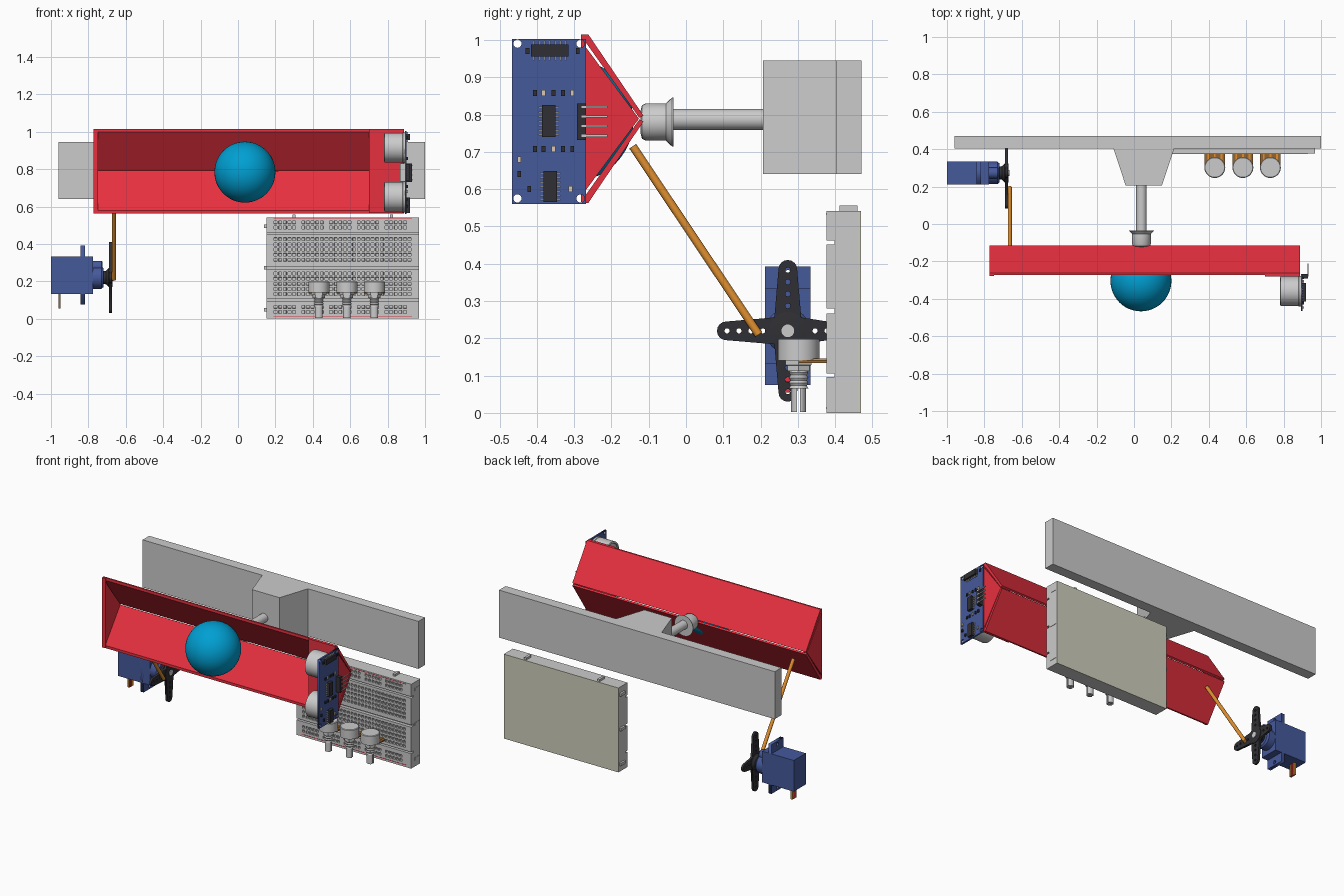
import bpy, bmesh, math
from mathutils import Matrix, Vector

if "Cube" in bpy.data.objects:
    bpy.data.objects.remove(bpy.data.objects["Cube"])

COL = dict(red=(0.8, 0.03, 0.05), blue=(0.06, 0.10, 0.33), cyan=(0.0, 0.35, 0.65), orange=(0.75, 0.28, 0.03),
           black=(0.03, 0.03, 0.035), brown=(0.3, 0.13, 0.03), cream=(0.62, 0.62, 0.5), tan=(0.7, 0.6, 0.45))
MATS = {}
TO_YZ = Matrix(((0, 0, 1, 0), (1, 0, 0, 0), (0, 1, 0, 0), (0, 0, 0, 1)))  # local xy -> world yz


def link(name, mesh, color=None, smooth=False):
    ob = bpy.data.objects.new(name, mesh)
    bpy.context.collection.objects.link(ob)
    if color:
        if color not in MATS:
            MATS[color] = bpy.data.materials.new(color)
            MATS[color].diffuse_color = (*COL[color], 1)
        mesh.materials.clear()
        mesh.materials.append(MATS[color])
    if smooth:
        mesh.polygons.foreach_set("use_smooth", [True] * len(mesh.polygons))
        mesh.set_sharp_from_angle(angle=math.radians(35))
    return ob


def finish(name, bm, color=None, smooth=False, fix=True):
    if fix:
        bmesh.ops.recalc_face_normals(bm, faces=bm.faces[:])
    me = bpy.data.meshes.new(name)
    bm.to_mesh(me)
    bm.free()
    return link(name, me, color, smooth)


def boxes(name, dims, color=None):
    """One object from boxes given as (x0, x1, y0, y1, z0, z1)."""
    bm = bmesh.new()
    for x0, x1, y0, y1, z0, z1 in dims:
        m = Matrix.Translation(((x0 + x1) / 2, (y0 + y1) / 2, (z0 + z1) / 2))
        bmesh.ops.create_cube(bm, size=1, matrix=m @ Matrix.Diagonal((x1 - x0, y1 - y0, z1 - z0, 1)))
    return finish(name, bm, color)


def prism(name, pts, axis, a, b, color=None):
    """Extrude a closed profile along x (points y,z) or z (points x,y)."""
    bm = bmesh.new()
    place = (lambda p, t: (t, *p)) if axis == 'x' else (lambda p, t: (*p, t))
    lo, hi = [[bm.verts.new(place(p, t)) for p in pts] for t in (a, b)]
    bm.faces.new(lo)
    bm.faces.new(hi)
    for i in range(len(pts)):
        j = (i + 1) % len(pts)
        bm.faces.new((lo[i], lo[j], hi[j], hi[i]))
    return finish(name, bm, color)


def lathe(name, start, direction, profile, color=None, segs=32):
    """Turned solid: profile of (distance along direction, radius)."""
    m = Matrix.Translation(start) @ Vector(direction).to_track_quat('Z', 'Y').to_matrix().to_4x4()
    bm = bmesh.new()
    rings = [[bm.verts.new(m @ Vector((r * math.cos(k * math.tau / segs), r * math.sin(k * math.tau / segs), t)))
              for k in range(segs)] for t, r in profile]
    bm.faces.new(rings[0])
    bm.faces.new(rings[-1])
    for a, b in zip(rings, rings[1:]):
        for k in range(segs):
            n = (k + 1) % segs
            bm.faces.new((a[k], a[n], b[n], b[k]))
    return finish(name, bm, color, True)


def circle(cx, cy, r, n=16):
    return [(cx + r * math.cos(i * math.tau / n), cy + r * math.sin(i * math.tau / n)) for i in range(n)]


def plate(name, outlines, x, thick, color):
    """Flat plate facing x; outlines after the first are holes."""
    cu = bpy.data.curves.new(name, 'CURVE')
    cu.dimensions, cu.fill_mode, cu.extrude = '2D', 'BOTH', thick / 2
    for pts in outlines:
        sp = cu.splines.new('POLY')
        sp.points.add(len(pts) - 1)
        for p, q in zip(sp.points, pts):
            p.co = (*q, 0, 1)
        sp.use_cyclic_u = True
    tmp = bpy.data.objects.new(name + "_curve", cu)
    bpy.context.collection.objects.link(tmp)
    dg = bpy.context.evaluated_depsgraph_get()
    me = bpy.data.meshes.new_from_object(tmp.evaluated_get(dg))
    bpy.data.objects.remove(tmp)
    me.transform(Matrix.Translation((x, 0, 0)) @ TO_YZ)
    return link(name, me, color)


def rect(y0, y1, z0, z1):
    return [(y0, z0), (y1, z0), (y1, z1), (y0, z1)]


# wall beam with tapered boss, pivot shaft and flared bearing
prism("wall_beam", [(-0.96, 0.47), (-0.96, 0.403), (-0.11, 0.403), (-0.045, 0.207), (0.15, 0.207),
                    (0.215, 0.403), (1.0, 0.403), (1.0, 0.47)], 'z', 0.64, 0.945)
lathe("pivot_shaft", (0.04, -0.06, 0.787), (0, 1, 0), [(0, 0.028), (0.27, 0.028)])
lathe("pivot_bearing", (0.04, -0.122, 0.78), (0, 1, 0),
      [(0, 0.03), (0.004, 0.045), (0.015, 0.05), (0.068, 0.05), (0.085, 0.066), (0.088, 0.066), (0.088, 0.03)])

# V channel: two slanted sheets, end caps, front frame strip and sensor mount
ZC = 0.789
sheet = [(-0.272, 1.015), (-0.262, 1.015), (-0.114, 0.797), (-0.125, 0.791), (-0.272, 0.998)]
prism("channel_upper_sheet", sheet, 'x', -0.772, 0.888, "red")
prism("channel_lower_sheet", [(y, 2 * ZC - z) for y, z in sheet], 'x', -0.772, 0.888, "red")
cap = [(-0.272, 0.985), (-0.272, 0.593), (-0.126, ZC)]
prism("channel_left_cap", cap, 'x', -0.772, -0.748, "red")
prism("channel_right_cap", cap, 'x', 0.866, 0.888, "red")
boxes("left_rim", [(-0.772, -0.748, -0.278, -0.27, 0.565, 1.013)], "red")
boxes("sensor_mount", [(0.70, 0.888, -0.282, -0.27, 0.565, 1.015)], "red")

# ball
bm = bmesh.new()
bmesh.ops.create_uvsphere(bm, u_segments=48, v_segments=24, radius=0.163,
                          matrix=Matrix.Translation((0.037, -0.304, 0.784)))
finish("ball", bm, "cyan", True)

# push rod from servo horn to channel
p0, p1 = Vector((-0.664, 0.195, 0.21)), Vector((-0.664, -0.143, 0.715))
lathe("push_rod", p0, p1 - p0, [(0, 0.011), ((p1 - p0).length, 0.011)], "orange", 16)

# distance sensor board with corner holes, two barrels and crystal
corners = [circle(y, z, 0.011) for y in (-0.452, -0.283) for z in (0.575, 0.99)]
plate("sensor_board", [rect(-0.466, -0.268, 0.56, 1.003)] + corners, 0.897, 0.01, "blue")
for side, z in (("upper", 0.915), ("lower", 0.651)):
    lathe(f"sensor_barrel_{side}", (0.893, -0.36, z), (-1, 0, 0),
          [(0, 0.082), (0.012, 0.082), (0.014, 0.079), (0.11, 0.079), (0.112, 0.068), (0.106, 0.066)], None, 40)
boxes("sensor_crystal", [(0.865, 0.893, -0.39, -0.345, 0.735, 0.83)])

# chips, their legs and small parts on the board's outer face
chips = [(-0.415, -0.315, 0.955, 0.988), (-0.386, -0.35, 0.74, 0.825), (-0.382, -0.346, 0.565, 0.648)]
boxes("sensor_chips", [(0.902, 0.92, *c) for c in chips] + [(0.902, 0.93, -0.292, -0.268, 0.732, 0.83)], "black")
legs = []
for y0, y1, z0, z1 in chips:
    for i in range(7):
        f = (i + 0.5) / 7
        if y1 - y0 > z1 - z0:
            y = y0 + f * (y1 - y0)
            legs.append((0.902, 0.908, y - 0.002, y + 0.002, z0 - 0.01, z1 + 0.01))
        else:
            z = z0 + f * (z1 - z0)
            legs.append((0.902, 0.908, y0 - 0.01, y1 + 0.01, z - 0.002, z + 0.002))
boxes("chip_legs", legs)
boxes("header_pins", [(0.928, 0.934, -0.28, -0.21, z - 0.003, z + 0.003) for z in (0.743, 0.769, 0.795, 0.82)])
small = [(y, z) for z in (0.858, 0.708) for y in (-0.405, -0.382, -0.355, -0.33, -0.305)]
small += [(y, z) for y, z in ((-0.447, 0.68), (-0.447, 0.64), (-0.42, 0.60), (-0.31, 0.60), (-0.29, 0.97), (-0.425, 0.97))]
for n, color in enumerate(("black", "tan")):
    boxes(f"small_components_{n}", [(0.902, 0.91, y - 0.005, y + 0.005, z - 0.008, z + 0.008)
                                    for i, (y, z) in enumerate(small) if (i % 3 == 1) == bool(n)], color)

# servo: body, mounting flange, gear housing and wires
SY, SZ = 0.273, 0.22
boxes("servo_body", [(-1.0, -0.775, 0.212, 0.334, 0.133, 0.333)], "blue")
plate("servo_flange", [rect(0.212, 0.334, 0.075, 0.392), circle(SY, 0.095, 0.011), circle(SY, 0.372, 0.011)],
      -0.83, 0.022, "blue")
lathe("servo_gear_housing", (-0.776, SY, SZ), (1, 0, 0), [(0, 0.06), (0.045, 0.06), (0.056, 0.052)], "blue")
lathe("servo_small_housing", (-0.776, SY, 0.28), (1, 0, 0), [(0, 0.03), (0.045, 0.03), (0.052, 0.024)], "blue")
for i, color in enumerate(("brown", "red", "orange")):
    y = SY + (i - 1) * 0.014
    boxes(f"servo_wire_{color}", [(-0.961, -0.949, y - 0.006, y + 0.006, 0.055, 0.135)], color)

# four-armed servo horn with holes, hub and screw
outline, holes = [], []
for k, length in enumerate((0.132, 0.19, 0.19, 0.19)):
    rot = Matrix.Rotation(k * math.pi / 2, 2)
    arm = [(0.036, -0.036)]
    arm += [(length - 0.025 + 0.025 * math.cos(a), 0.025 * math.sin(a))
            for a in (math.pi * (i / 8 - 0.5) for i in range(9))]
    put = lambda p: tuple(rot @ Vector(p) + Vector((SY, SZ)))
    outline += [put(p) for p in arm]
    holes += [circle(*put((length - 0.027 - 0.032 * j, 0)), 0.007, 10) for j in range(2 if length < 0.15 else 4)]
plate("servo_horn", [outline] + holes, -0.682, 0.014, "black")
lathe("horn_hub", (-0.722, SY, SZ), (1, 0, 0), [(0, 0.034), (0.016, 0.036), (0.03, 0.05), (0.05, 0.05), (0.052, 0.036)], "black")
lathe("horn_screw", (-0.672, SY, SZ), (1, 0, 0), [(0, 0.017), (0.006, 0.017)])

# breadboard: base, backing, tabs and perforated panels
X0, X1 = 0.152, 0.967
boxes("breadboard_base", [(X0, X1, 0.398, 0.462, 0, 0.542)])
boxes("breadboard_backing", [(X0, X1, 0.462, 0.469, 0, 0.542)], "cream")
tabs = [(x - 0.008, x + 0.008, 0.412, 0.46, 0.54, 0.556) for x in (0.30, 0.82)]
for z in (0.048, 0.272, 0.495):
    tabs += [(0.14, X0, 0.412, 0.46, z - 0.009, z + 0.009), (X1, X1 + 0.002, 0.412, 0.46, z - 0.009, z + 0.009)]
boxes("breadboard_tabs", tabs)


def panel(name, z0, z1, first, rows, rail):
    cols = [0.201 + 0.0247 * i for i in range(30) if not rail or (i % 6 != 5)]
    xs = [X0] + [c + s for c in cols for s in (-0.008, 0.008)] + [X1]
    zs = [z0] + [first + 0.0275 * r + s for r in range(rows) for s in (-0.008, 0.008)] + [z1]
    bm = bmesh.new()
    v = [[bm.verts.new((x, 0.377, z)) for x in xs] for z in zs]
    sockets = []
    for j in range(len(zs) - 1):
        for i in range(len(xs) - 1):
            f = bm.faces.new((v[j][i], v[j][i + 1], v[j + 1][i + 1], v[j + 1][i]))
            if i % 2 and j % 2:
                sockets.append(f)
    edge = [e for e in bm.edges if e.is_boundary]
    ext = bmesh.ops.extrude_edge_only(bm, edges=edge)
    bmesh.ops.translate(bm, verts=[g for g in ext["geom"] if isinstance(g, bmesh.types.BMVert)], vec=(0, 0.022, 0))
    bmesh.ops.inset_individual(bm, faces=sockets, thickness=0.001, depth=-0.014)
    finish(name, bm, fix=False)


panel("lower_rail", 0.0, 0.096, 0.036, 2, True)
panel("lower_terminals", 0.106, 0.266, 0.132, 5, False)
panel("upper_terminals", 0.28, 0.452, 0.315, 5, False)
panel("upper_rail", 0.462, 0.542, 0.488, 2, True)
boxes("rail_lines", [(0.19, 0.93, 0.3755, 0.378, z, z + 0.003) for z in (0.012, 0.532)], "red")

# three potentiometers pointing down, with split shafts and solder boards
for n, x in enumerate((0.432, 0.582, 0.729)):
    y = 0.302
    lathe(f"knob_body_{n}", (x, y, 0.2), (0, 0, -1), [(0, 0.052), (0.003, 0.056), (0.06, 0.056)])
    lathe(f"knob_nut_{n}", (x, y, 0.14), (0, 0, -1), [(0, 0.04), (0.012, 0.04), (0.013, 0.034), (0.028, 0.034)], None, 6)
    lathe(f"knob_thread_{n}", (x, y, 0.115), (0, 0, -1),
          [(0.007 * i, 0.026 if i % 2 else 0.022) for i in range(8)], None, 24)
    for s in (-1, 1):
        half = [(x + 0.02 * math.cos(a), y + s * (0.004 + 0.016 * math.sin(a))) for a in
                (math.pi * i / 10 for i in range(11))]
        prism(f"knob_shaft_{n}_{'front' if s < 0 else 'back'}", half, 'z', 0.003, 0.068)
    boxes(f"knob_solder_board_{n}", [(x - 0.055, x + 0.055, y, 0.38, 0.134, 0.142)], "brown")
    boxes(f"knob_pins_{n}", [(x + d - 0.005, x + d + 0.005, 0.34, 0.388, 0.142, 0.146) for d in (-0.035, 0, 0.035)], "orange")

for m in bpy.data.materials:
    if m.users and not m.is_grease_pencil:
        m.use_nodes = True
        m.node_tree.nodes["Principled BSDF"].inputs["Base Color"].default_value = m.diffuse_color
